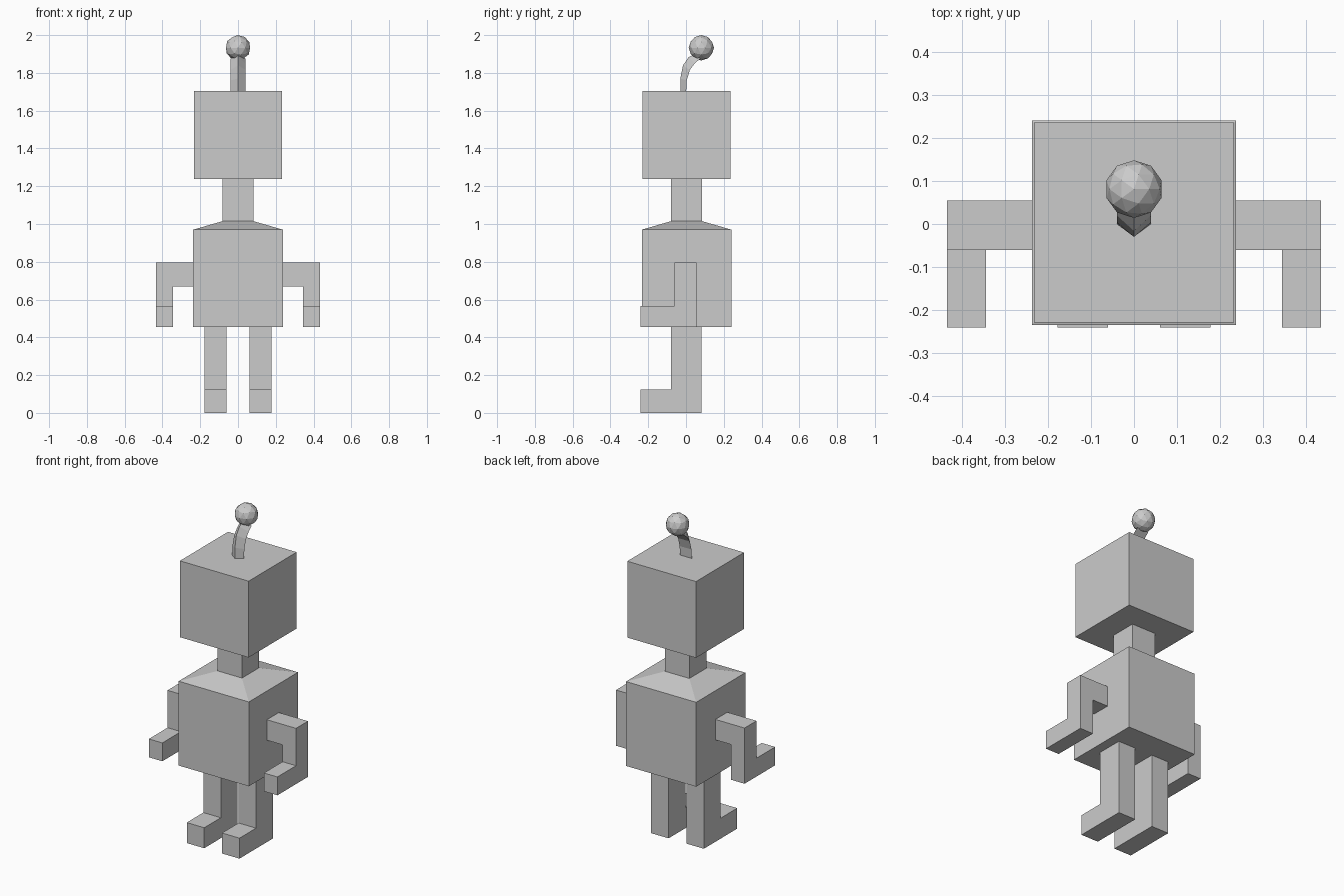
import bpy, bmesh
from mathutils import Vector, Matrix

if "Cube" in bpy.data.objects:
    bpy.data.objects.remove(bpy.data.objects["Cube"])

grey = bpy.data.materials.new("plain_grey")
grey.diffuse_color = (0.6, 0.6, 0.6, 1)
grey.use_nodes = True
grey.node_tree.nodes["Principled BSDF"].inputs["Base Color"].default_value = grey.diffuse_color


def box(lo, hi):
    """New bmesh holding a box between two corners."""
    bm = bmesh.new()
    lo, hi = Vector(lo), Vector(hi)
    bmesh.ops.create_cube(bm, size=1, matrix=Matrix.Translation((lo + hi) / 2)
                          @ Matrix.Diagonal((*(hi - lo), 1)))
    return bm


def grow(bm, direction, near, distance, scale=1):
    """Extrude the face that looks along direction and lies closest to near."""
    bm.normal_update()
    d = Vector(direction)
    face = min((f for f in bm.faces if f.normal.dot(d) > 0.9),
               key=lambda f: (f.calc_center_median() - Vector(near)).length)
    face = bmesh.ops.extrude_discrete_faces(bm, faces=[face])["faces"][0]
    c = face.calc_center_median()
    for v in face.verts:
        v.co = c + (v.co - c) * scale + d * distance


def finish(bm, name, mirror=False):
    bmesh.ops.recalc_face_normals(bm, faces=bm.faces[:])
    mesh = bpy.data.meshes.new(name)
    bm.to_mesh(mesh)
    bm.free()
    mesh.materials.append(grey)
    obj = bpy.data.objects.new(name, mesh)
    bpy.context.collection.objects.link(obj)
    if mirror:
        obj.modifiers.new("Mirror", 'MIRROR').use_clip = False
    return obj


# Torso with sloping shoulders and neck
bm = box((-0.237, -0.234, 0.455), (0.237, 0.24, 0.97))
grow(bm, (0, 0, 1), (0, 0, 0.97), 0.045, 0.082 / 0.237)
grow(bm, (0, 0, 1), (0, 0, 1.015), 0.225)
finish(bm, "torso")

# Head
finish(box((-0.232, -0.229, 1.238), (0.232, 0.235, 1.704)), "head")

# Bent arms: elbow block, forearm, hand, then shoulder bar
bm = box((0.343, -0.06, 0.67), (0.434, 0.055, 0.795))
grow(bm, (0, 0, -1), (0.39, 0, 0.67), 0.103)
grow(bm, (0, 0, -1), (0.39, 0, 0.567), 0.112)
grow(bm, (0, -1, 0), (0.39, -0.06, 0.51), 0.18)
grow(bm, (-1, 0, 0), (0.343, 0, 0.73), 0.108)
finish(bm, "arms", True)

# Legs with feet pointing forward
bm = box((0.06, -0.08, 0), (0.178, 0.082, 0.125))
grow(bm, (0, 0, 1), (0.12, 0, 0.125), 0.33)
grow(bm, (0, -1, 0), (0.12, -0.08, 0.06), 0.16)
finish(bm, "legs", True)

# Antenna: triangular section swept backwards, (front y, z, back y, z)
sections = [(-0.03, 1.69, 0.0, 1.69), (-0.03, 1.77, 0.004, 1.76),
            (-0.016, 1.84, 0.02, 1.815), (0.013, 1.882, 0.046, 1.85),
            (0.055, 1.905, 0.075, 1.875)]
bm = bmesh.new()
rings = [[bm.verts.new(p) for p in ((0, fy, fz), (0.04, by, bz), (-0.04, by, bz))]
         for fy, fz, by, bz in sections]
for a, b in zip(rings, rings[1:]):
    for i in range(3):
        j = (i + 1) % 3
        bm.faces.new((a[i], a[j], b[j], b[i]))
bm.faces.new(rings[0][::-1])
bm.faces.new(rings[-1])
finish(bm, "antenna")

# Antenna ball
bm = bmesh.new()
bmesh.ops.create_icosphere(bm, subdivisions=2, radius=0.067,
                           matrix=Matrix.Translation((0, 0.081, 1.933)))
finish(bm, "antenna_ball")
